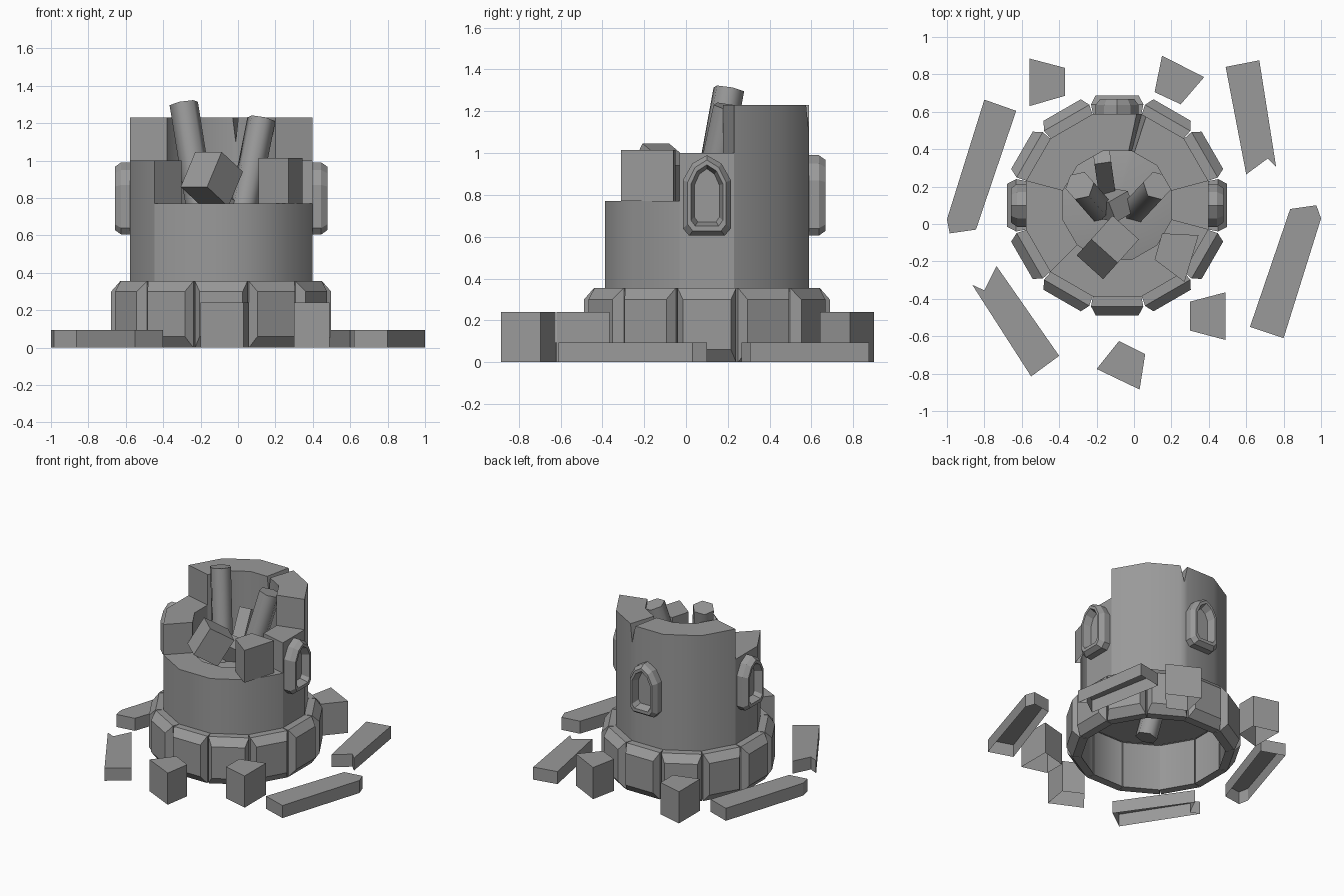
import bpy, bmesh
from math import sin, cos, tan, radians, pi
from mathutils import Vector, Matrix

cube = bpy.data.objects.get("Cube")
if cube:
    bpy.data.objects.remove(cube)

stone = bpy.data.materials.new("grey_stone")
stone.use_nodes = True
GREY = (0.32, 0.32, 0.32, 1)
stone.diffuse_color = GREY
stone.node_tree.nodes["Principled BSDF"].inputs["Base Color"].default_value = GREY

CENTRE = Vector((-0.09, 0.10, 0))   # tower axis
SIDES = 12
STEP = 360 / SIDES


def finish(name, bm, smooth=None):
    """Clean up a bmesh and turn it into a named object."""
    bmesh.ops.remove_doubles(bm, verts=bm.verts, dist=0.0005)
    bmesh.ops.recalc_face_normals(bm, faces=bm.faces)
    mesh = bpy.data.meshes.new(name)
    bm.to_mesh(mesh)
    bm.free()
    mesh.materials.append(stone)
    obj = bpy.data.objects.new(name, mesh)
    bpy.context.collection.objects.link(obj)
    if smooth:
        bpy.ops.object.select_all(action='DESELECT')
        obj.select_set(True)
        bpy.context.view_layer.objects.active = obj
        bpy.ops.object.shade_smooth_by_angle(angle=radians(smooth))
    return obj


def face(bm, *points):
    bm.faces.new([bm.verts.new(p) for p in points])


def prism(name, outline, low, high):
    """Upright slab over an outline, left open underneath."""
    bm = bmesh.new()
    top = [Vector((x, y, high)) for x, y in outline]
    face(bm, *top)
    for a, b in zip(top, top[1:] + top[:1]):
        face(bm, a, b, (b.x, b.y, low), (a.x, a.y, low))
    return finish(name, bm)


def loft(bm, loops, cap=True):
    """Skin a series of matching loops and cap the last one."""
    for first, second in zip(loops, loops[1:]):
        n = len(first)
        for i in range(n):
            j = (i + 1) % n
            face(bm, first[i], first[j], second[j], second[i])
    if cap:
        face(bm, *loops[-1])


def on_side(angle, r, u, z):
    """Point on a tower side: r outward, u sideways, z up."""
    a = radians(angle)
    return CENTRE + Vector((r * cos(a) - u * sin(a), r * sin(a) + u * cos(a), z))


def rim(angle, apothem, z):
    """Point on a twelve-sided ring at any angle."""
    off = (angle + STEP / 2) % STEP - STEP / 2
    return on_side(angle, apothem / cos(radians(off)), 0, z)


# Broken tower wall: stepped heights with a crack in the tall rear part
OUTER, INNER, PIT, CEILING = 0.4875, 0.29, 0.64, 0.36
LOW, MID, TALL, CRACK = 0.77, 1.0, 1.23, 1.1
spans = []
for k in range(SIDES):
    a = k * STEP - STEP / 2
    h = TALL if 1 <= k <= 5 else MID if k in (0, 6, 7) else LOW
    if k == 2:
        spans += [(a, a + 27, h, h), (a + 27, a + STEP, h, CRACK)]
    elif k == 3:
        spans += [(a, a + 3, CRACK, h), (a + 3, a + STEP, h, h)]
    else:
        spans.append((a, a + STEP, h, h))

bm = bmesh.new()
for i, (a, b, ha, hb) in enumerate(spans):
    face(bm, rim(a, OUTER, 0), rim(b, OUTER, 0), rim(b, OUTER, hb), rim(a, OUTER, ha))
    face(bm, rim(a, OUTER, ha), rim(b, OUTER, hb), rim(b, INNER, hb), rim(a, INNER, ha))
    face(bm, rim(a, INNER, ha), rim(b, INNER, hb), rim(b, INNER, PIT), rim(a, INNER, PIT))
    face(bm, rim(a, INNER, PIT), rim(b, INNER, PIT), CENTRE + Vector((0, 0, LOW - 0.07)))
    before = spans[i - 1][3]
    if before != ha:
        face(bm, rim(a, OUTER, before), rim(a, OUTER, ha), rim(a, INNER, ha), rim(a, INNER, before))
finish("tower_wall", bm, 35)

# Ceiling of the hollow base
bm = bmesh.new()
face(bm, *[rim(k * STEP + STEP / 2, OUTER - 0.004, CEILING) for k in range(SIDES)])
finish("base_ceiling", bm)

# Ring of chamfered foundation stones
bm = bmesh.new()
for k in range(SIDES):
    loops = []
    for r, hw, low, high in ((0.48, 0.128, 0, 0.355), (0.54, 0.14, 0, 0.355), (0.588, 0.115, 0.06, 0.3)):
        corners = ((-hw, low), (hw, low), (hw, high), (-hw, high))
        loops.append([on_side(k * STEP, r, u, z) for u, z in corners])
    loft(bm, loops)
finish("foundation_stones", bm)

# Arched windows on three sides
half = [(0.085, 0.605), (0.115, 0.64), (0.115, 0.87), (0.07, 0.95)]
arch = half + [(0, 0.99)] + [(-u, z) for u, z in reversed(half)]
MIDDLE = 0.8
layers = ((0.48, 1, 1), (0.535, 1, 1), (0.568, 0.8, 0.88), (0.568, 0.66, 0.76), (0.51, 0.52, 0.66))
for side, angle in (("left", 0), ("back", 90), ("right", 180)):
    bm = bmesh.new()
    loft(bm, [[on_side(angle, r, u * su, MIDDLE + (z - MIDDLE) * sz) for u, z in arch]
              for r, su, sz in layers])
    finish(side + "_window", bm)

# Fallen stones on the ground and one resting on the low wall
STONE = 0.24
fallen = {
    "back_right_stone": [(-.56, .885), (-.37, .835), (-.37, .685), (-.56, .63)],
    "back_left_stone": [(.15, .9), (.375, .785), (.25, .64), (.11, .705)],
    "front_left_stone": [(.3, -.415), (.49, -.365), (.49, -.62), (.3, -.57)],
    "front_stone": [(-.08, -.625), (.06, -.695), (.03, -.885), (-.2, -.775)],
}
for name, outline in fallen.items():
    prism(name, outline, 0, STONE)
prism("wall_top_stone", [(.15, -.05), (.345, -.06), (.27, -.31), (.11, -.19)], LOW, LOW + 0.245)

# Broken slabs lying around the tower
slabs = {
    "right_slab": [(-.8, .665), (-.63, .605), (-.845, -.03), (-.985, -.05), (-1, .025)],
    "back_left_slab": [(.49, .84), (.67, .875), (.76, .305), (.715, .35), (.6, .265)],
    "left_slab": [(.835, .08), (.975, .1), (1, .03), (.8, -.61), (.62, -.55)],
    "front_right_slab": [(-.735, -.225), (-.4, -.705), (-.55, -.815), (-.865, -.325), (-.8, -.355)],
}
for name, outline in slabs.items():
    prism(name, outline, 0, 0.095)


# Timber posts leaning out of the pit
def post(name, bottom, top):
    bottom, top = Vector(bottom), Vector(top)
    axis = top - bottom
    turn = axis.to_track_quat('Z', 'Y').to_matrix().to_4x4()
    bm = bmesh.new()
    bmesh.ops.create_cone(bm, cap_ends=True, segments=6, radius1=0.078, radius2=0.078,
                          depth=axis.length, matrix=Matrix.Translation((bottom + top) / 2) @ turn)
    finish(name, bm, 65)


post("right_post", (-0.11, 0.0, 0.18), (-0.29, 0.205, 1.305))
post("left_post", (-0.03, 0.04, 0.45), (0.125, 0.205, 1.22))


# Tilted rubble heaped in the pit
def rubble(name, place, size, tilt):
    turn = Matrix.Rotation(radians(tilt[2]), 4, 'Z') @ Matrix.Rotation(radians(tilt[1]), 4, 'Y') \
        @ Matrix.Rotation(radians(tilt[0]), 4, 'X')
    bm = bmesh.new()
    bmesh.ops.create_cube(bm, size=1,
                          matrix=Matrix.Translation(place) @ turn @ Matrix.Diagonal((*size, 1)))
    finish(name, bm)


rubble("tilted_stone", (-0.14, -0.125, 0.9), (0.19, 0.2, 0.22), (-32, 0, -42))
rubble("leaning_shard", (-0.16, 0.28, 0.82), (0.09, 0.09, 0.32), (-32, 0, 8))
rubble("small_shard", (-0.1, 0.1, 0.76), (0.13, 0.12, 0.14), (20, 25, 30))
